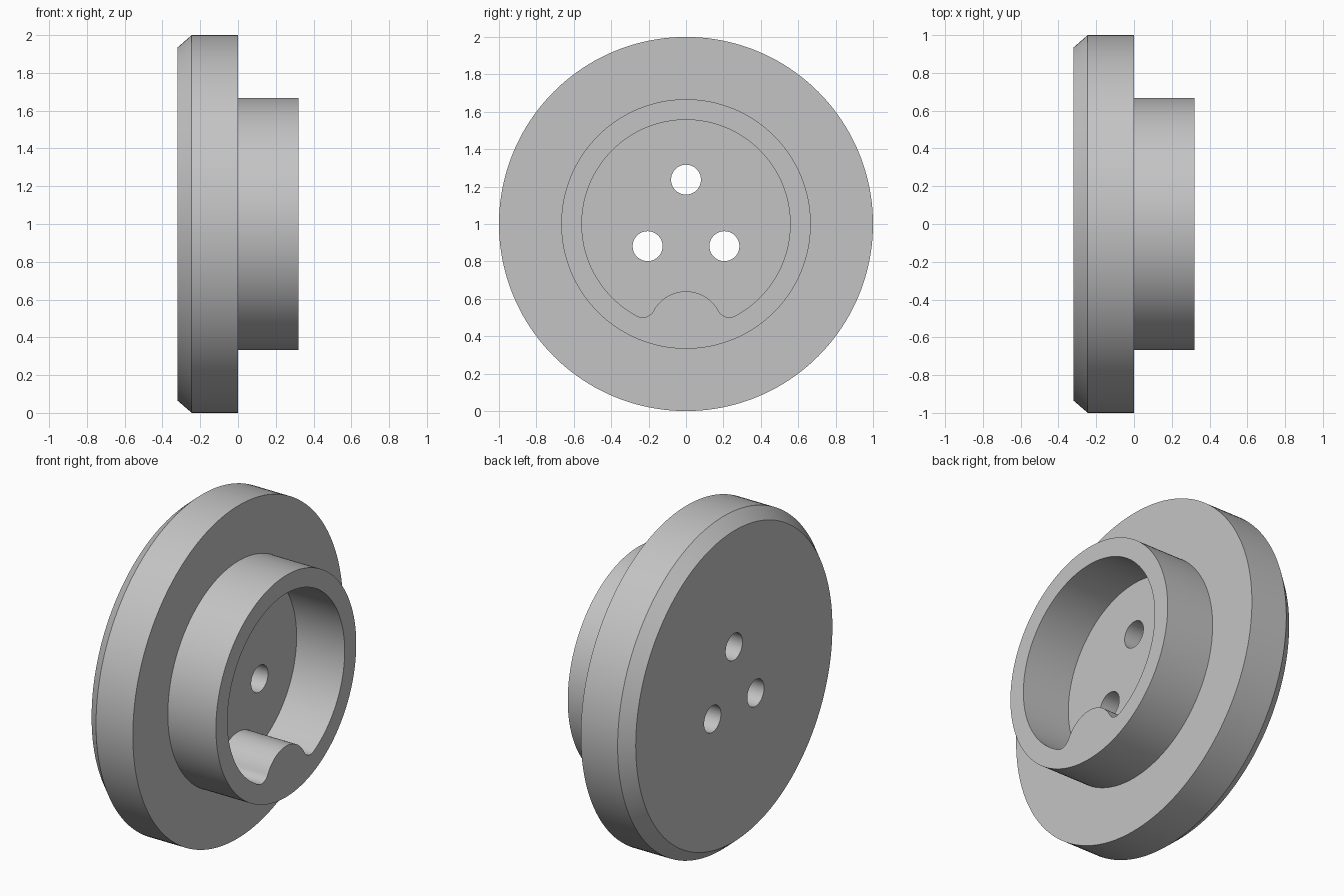
import bpy, bmesh, math

if "Cube" in bpy.data.objects:
    bpy.data.objects.remove(bpy.data.objects["Cube"])

AXIS_Z = 1.0  # height of the hub axis, which runs along x


def arc(cy, cz, r, a0, a1, n):
    """Points (y, z) on an arc, both ends included."""
    return [(cy + r * math.cos(a0 + (a1 - a0) * i / n),
             cz + r * math.sin(a0 + (a1 - a0) * i / n)) for i in range(n + 1)]


def circle(r, n, cy=0.0, cz=0.0):
    return arc(cy, cz, r, 0, math.tau, n)[:-1]


def loft(name, sections):
    """Closed solid through (x, loop) sections that share a point count."""
    bm = bmesh.new()
    rings = [[bm.verts.new((x, y, z + AXIS_Z)) for y, z in loop] for x, loop in sections]
    n = len(rings[0])
    for a, b in zip(rings, rings[1:]):
        for i in range(n):
            j = (i + 1) % n
            bm.faces.new((a[i], a[j], b[j], b[i]))
    bm.faces.new(rings[0])
    bm.faces.new(rings[-1])
    bmesh.ops.recalc_face_normals(bm, faces=bm.faces)
    mesh = bpy.data.meshes.new(name)
    bm.to_mesh(mesh)
    bm.free()
    obj = bpy.data.objects.new(name, mesh)
    bpy.context.collection.objects.link(obj)
    return obj


# Chamfered flange with the raised boss
N = 160
hub = loft("flanged_hub", [(x, circle(r, N)) for x, r in
                           [(-0.32, 0.935), (-0.245, 1.0), (0.0, 1.0),
                            (0.0, 0.667), (0.32, 0.667)]])

# Recess outline: a circle with a rounded key bump at the bottom
R, BUMP, FILLET = 0.557, 0.197, 0.066
d1, d2 = R - FILLET, BUMP + FILLET
fz = -(d1 * d1 - d2 * d2 + R * R) / (2 * R)
fy = math.sqrt(d1 * d1 - fz * fz)
wall = math.atan2(fz, fy)            # where the fillet meets the wall
side = math.atan2(fz + R, fy)        # where the fillet meets the bump
outline = (arc(0, 0, R, wall, math.pi - wall, 120)[:-1]
           + arc(-fy, fz, FILLET, math.pi - wall, math.tau - side, 14)[:-1]
           + arc(0, -R, BUMP, math.pi - side, side, 32)[:-1]
           + arc(fy, fz, FILLET, math.pi + side, math.tau + wall, 14)[:-1])
cutters = [loft("recess_cutter", [(0.0, outline), (0.5, outline)])]

# Three bolt holes through the recess floor
for k in range(3):
    a = math.pi / 2 + k * math.tau / 3
    loop = circle(0.08, 48, 0.237 * math.cos(a), 0.237 * math.sin(a))
    cutters.append(loft("bolt_hole_cutter", [(-0.5, loop), (0.2, loop)]))

for c in cutters:
    c.hide_render = True
    mod = hub.modifiers.new("cut", 'BOOLEAN')
    mod.operation = 'DIFFERENCE'
    mod.solver = 'EXACT'
    mod.object = c

# Apply the cuts and drop the cutters
graph = bpy.context.evaluated_depsgraph_get()
cut_mesh = bpy.data.meshes.new_from_object(hub.evaluated_get(graph))
hub.modifiers.clear()
hub.data = cut_mesh
for c in cutters:
    bpy.data.objects.remove(c)

# Plain grey finish
grey = bpy.data.materials.new("grey")
grey.diffuse_color = (0.55, 0.55, 0.55, 1)
grey.use_nodes = True
grey.node_tree.nodes["Principled BSDF"].inputs["Base Color"].default_value = grey.diffuse_color
hub.data.materials.clear()
hub.data.materials.append(grey)

bpy.context.view_layer.objects.active = hub
hub.select_set(True)
bpy.ops.object.shade_smooth_by_angle(angle=math.radians(30))
